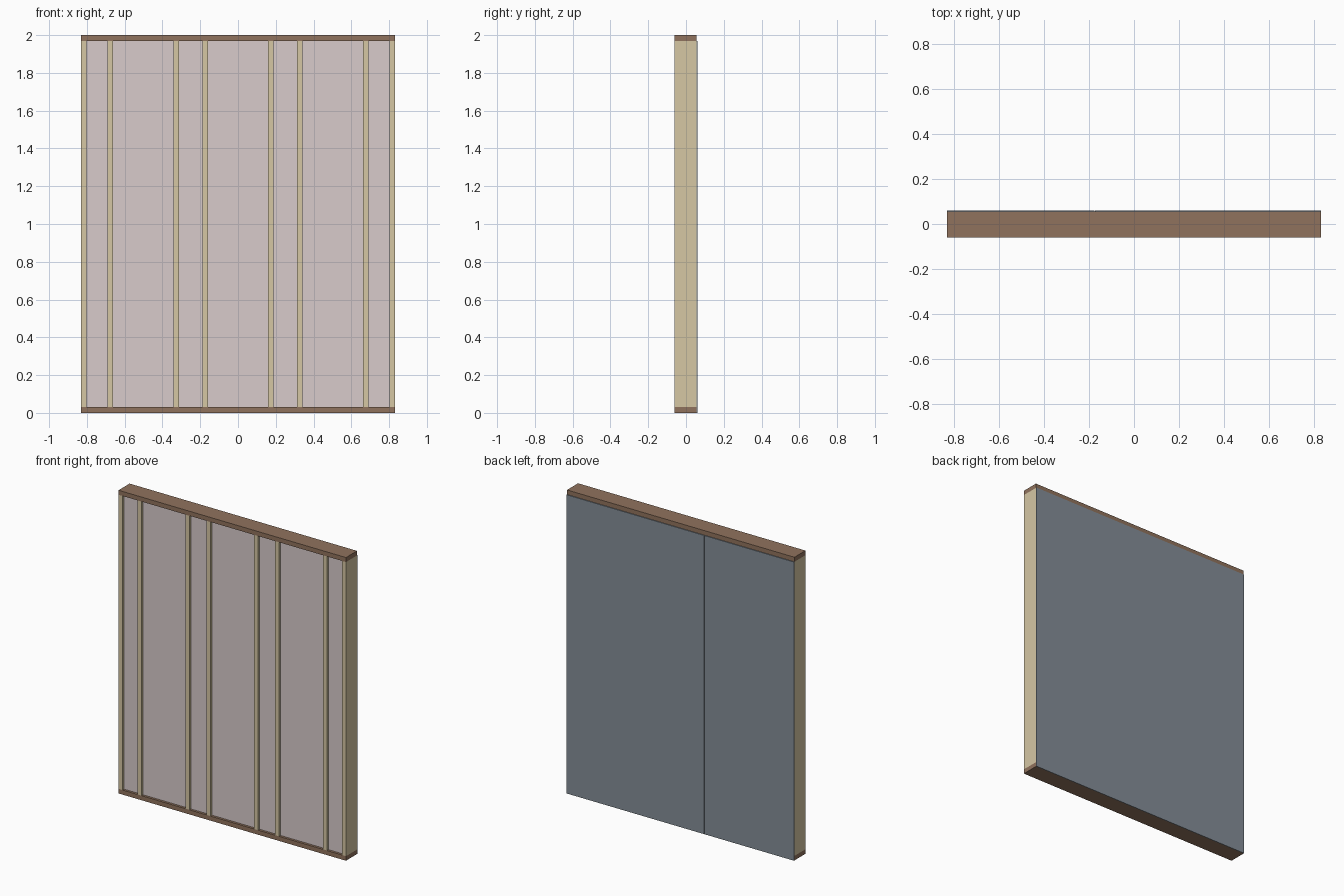
import bpy
import bmesh
from mathutils import Vector

if "Cube" in bpy.data.objects:
    bpy.data.objects.remove(bpy.data.objects["Cube"])

HALF_W, HEIGHT = 0.83, 2.0
PLATE = 0.03                        # plate thickness
STUD = 0.029                        # stud thickness
FRONT, FRAME_BACK, BACK = -0.06, 0.055, 0.06
RECESS = 0.016                      # insulation set back from stud faces
GAP = 0.0015                        # half of the panel seam


def material(name, rgb):
    m = bpy.data.materials.new(name)
    m.diffuse_color = (*rgb, 1)
    m.use_nodes = True
    m.node_tree.nodes["Principled BSDF"].inputs["Base Color"].default_value = m.diffuse_color
    return m


def box(name, lo, hi, mat):
    lo, hi = Vector(lo), Vector(hi)
    centre = (lo + hi) / 2
    bm = bmesh.new()
    bmesh.ops.create_cube(bm, size=1)
    bmesh.ops.scale(bm, vec=hi - lo, verts=bm.verts)
    mesh = bpy.data.meshes.new(name)
    bm.to_mesh(mesh)
    bm.free()
    mesh.materials.append(mat)
    ob = bpy.data.objects.new(name, mesh)
    ob.location = centre
    bpy.context.collection.objects.link(ob)
    return ob


plate_wood = material("plate_wood", (0.28, 0.17, 0.11))
stud_wood = material("stud_wood", (0.67, 0.57, 0.37))
pink = material("insulation_pink", (0.69, 0.60, 0.60))
slate = material("sheathing_slate", (0.23, 0.27, 0.31))

# Bottom and top plates
for name, z in (("bottom_plate", 0), ("top_plate", HEIGHT - PLATE)):
    box(name, (-HALF_W, FRONT, z), (HALF_W, FRAME_BACK, z + PLATE), plate_wood)

# Vertical studs, mirrored about the centre
half = [0.174, 0.328, 0.677, HALF_W - STUD / 2]
centres = sorted([-x for x in half] + half)
for i, x in enumerate(centres, 1):
    box(f"stud_{i}", (x - STUD / 2, FRONT, PLATE),
        (x + STUD / 2, FRAME_BACK, HEIGHT - PLATE), stud_wood)

# Insulation filling each bay
for i, (a, b) in enumerate(zip(centres, centres[1:]), 1):
    box(f"insulation_{i}", (a + STUD / 2, FRONT + RECESS, PLATE),
        (b - STUD / 2, FRAME_BACK, HEIGHT - PLATE), pink)

# Back sheathing in two panels, meeting on a stud
seam = -0.174
box("sheathing_narrow", (-HALF_W, FRAME_BACK, 0),
    (seam - GAP, BACK, HEIGHT - PLATE), slate)
box("sheathing_wide", (seam + GAP, FRAME_BACK, 0),
    (HALF_W, BACK, HEIGHT - PLATE), slate)
